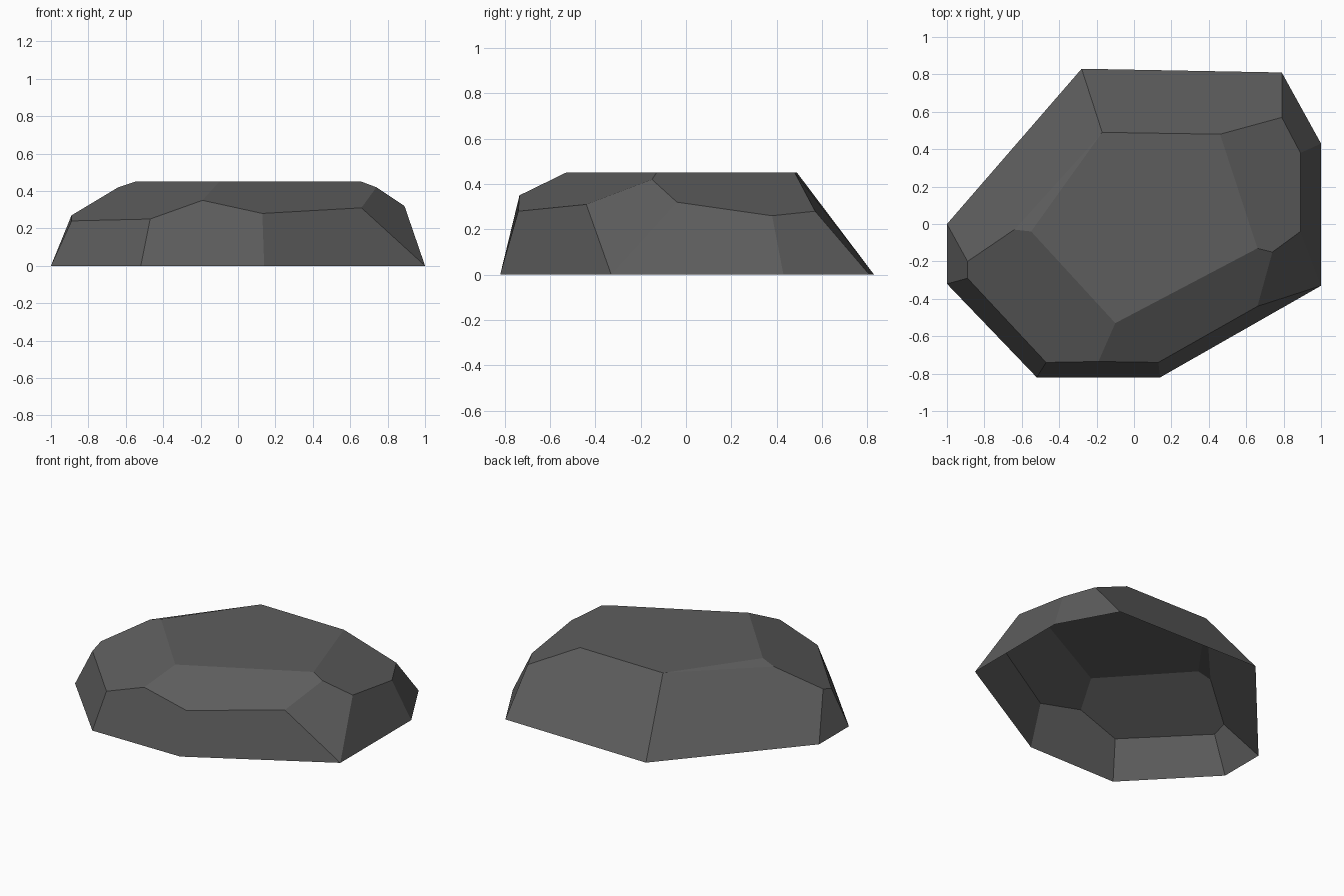
import bpy, bmesh, math

# Remove the default object only
default_cube = bpy.data.objects.get("Cube")
if default_cube:
    bpy.data.objects.remove(default_cube, do_unlink=True)


def make_material(name, colour):
    """One flat colour, shown in viewport and render."""
    material = bpy.data.materials.new(name)
    material.use_nodes = True
    material.diffuse_color = colour
    shader = material.node_tree.nodes["Principled BSDF"]
    shader.inputs["Base Color"].default_value = colour
    shader.inputs["Roughness"].default_value = 0.9
    return material


def faceted_shell(name, corners, material, merge_angle):
    """Wrap corners in a chiselled skin, merge near-flat facets, open the base."""
    mesh = bpy.data.meshes.new(name)
    bm = bmesh.new()
    for corner in corners:
        bm.verts.new(corner)
    hull = bmesh.ops.convex_hull(bm, input=bm.verts[:])
    loose = [v for v in bm.verts if not v.link_faces]
    bmesh.ops.delete(bm, geom=loose, context='VERTS')
    bmesh.ops.recalc_face_normals(bm, faces=bm.faces[:])

    # Open underside: drop every face lying on the ground
    ground = [f for f in bm.faces if all(v.co.z < 0.001 for v in f.verts)]
    bmesh.ops.delete(bm, geom=ground, context='FACES')
    bmesh.ops.dissolve_limit(bm, angle_limit=math.radians(merge_angle),
                             verts=bm.verts[:], edges=bm.edges[:])
    for face in bm.faces:
        face.smooth = False
    bm.to_mesh(mesh)
    bm.free()
    mesh.materials.append(material)
    shell = bpy.data.objects.new(name, mesh)
    bpy.context.collection.objects.link(shell)
    return shell


# Ground outline, eight corners
base_outline = [(-1, 0), (-.28, .83), (.79, .81), (1, .43),
                (1, -.33), (.14, -.82), (-.52, -.82), (-1, -.32)]

# Flat crown outline
crown_height = .45
crown_outline = [(-.17, .49), (.46, .48), (.66, -.13),
                 (.34, -.36), (-.1, -.53), (-.55, -.04)]

# Chipped shoulder corners between ground and crown
shoulder = [(-.64, -.03, .42), (-.89, -.2, .27), (-.89, -.29, .24),
            (-.47, -.74, .25), (-.19, -.735, .35), (.13, -.74, .28),
            (.58, -.49, .32), (.66, -.44, .31), (.89, -.31, .14),
            (.89, -.04, .32), (.74, -.15, .42), (.89, .38, .26),
            (.79, .57, .28)]

corners = [(x, y, 0) for x, y in base_outline]
corners += [(x, y, crown_height) for x, y in crown_outline]
corners += shoulder

stone_grey = make_material("stone_grey", (.11, .11, .11, 1))
faceted_shell("flat_rock", corners, stone_grey, merge_angle=9)
